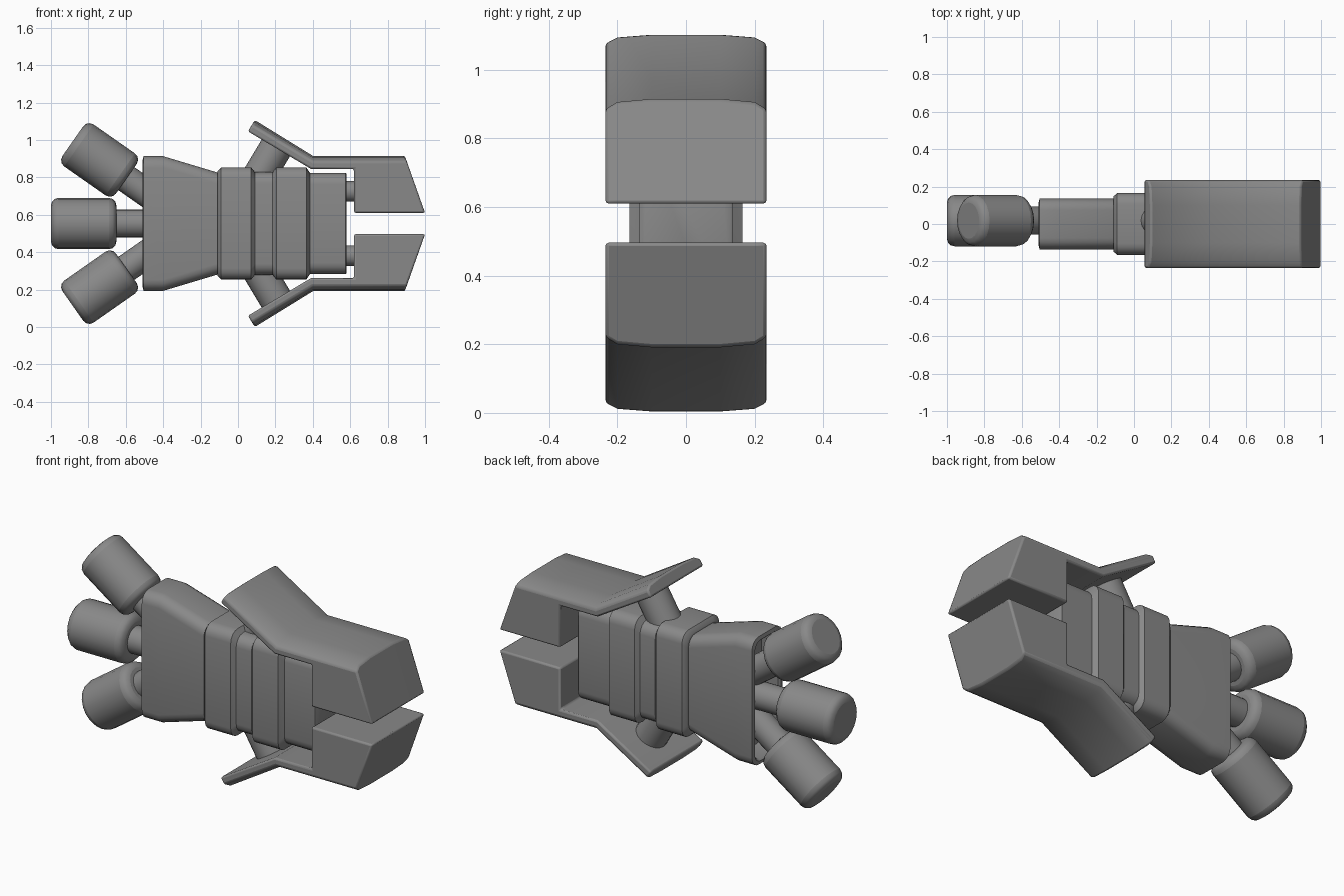
import bpy, bmesh
from math import radians, cos, sin, pi
from mathutils import Vector

cube = bpy.data.objects.get("Cube")
if cube:
    bpy.data.objects.remove(cube, do_unlink=True)

MID = 0.553  # height of the horizontal symmetry plane

grey = bpy.data.materials.new("mid grey")
grey.use_nodes = True
grey.diffuse_color = (0.25, 0.25, 0.25, 1)
grey.node_tree.nodes["Principled BSDF"].inputs["Base Color"].default_value = (0.25, 0.25, 0.25, 1)


def finish(name, bm, bevel=0, segments=2):
    """Turn a bmesh into a shaded, optionally bevelled object."""
    bmesh.ops.recalc_face_normals(bm, faces=bm.faces)
    mesh = bpy.data.meshes.new(name)
    bm.to_mesh(mesh)
    bm.free()
    obj = bpy.data.objects.new(name, mesh)
    bpy.context.collection.objects.link(obj)
    mesh.materials.append(grey)
    bpy.ops.object.select_all(action='DESELECT')
    obj.select_set(True)
    bpy.context.view_layer.objects.active = obj
    if bevel:
        mod = obj.modifiers.new("soft edges", 'BEVEL')
        mod.width, mod.segments = bevel, segments
        mod.limit_method, mod.angle_limit = 'ANGLE', radians(40)
    bpy.ops.object.shade_smooth_by_angle(angle=radians(40))
    return obj


def loft(name, rings, bevel=0):
    """Skin a list of equal point rings and cap both ends."""
    bm = bmesh.new()
    loops = [[bm.verts.new(p) for p in ring] for ring in rings]
    n = len(loops[0])
    for a, b in zip(loops, loops[1:]):
        for i in range(n):
            j = (i + 1) % n
            bm.faces.new((a[i], a[j], b[j], b[i]))
    bm.faces.new(loops[0])
    bm.faces.new(loops[-1])
    return finish(name, bm, bevel)


def rounded_section(x, hy, hz, r=0.06):
    """Rounded rectangle standing across the x axis."""
    points = []
    for k, (sy, sz) in enumerate(((1, 1), (-1, 1), (-1, -1), (1, -1))):
        for step in range(5):
            a = (k + step / 4) * pi / 2
            points.append((x, sy * (hy - r) + r * cos(a), MID + sz * (hz - r) + r * sin(a)))
    return points


def rod(name, start, end, radius, bevel=0, sides=20):
    """Cylinder between two points."""
    start, end = Vector(start), Vector(end)
    axis = end - start
    bm = bmesh.new()
    bmesh.ops.create_cone(bm, cap_ends=True, segments=sides, radius1=radius,
                          radius2=radius, depth=axis.length)
    turn = axis.to_track_quat('Z', 'Y').to_matrix().to_4x4()
    bm.transform(turn)
    bmesh.ops.translate(bm, verts=bm.verts, vec=(start + end) / 2)
    return finish(name, bm, bevel, 3)


# Body: hollow flared rear, two raised bands and a plain nose
loft("body", [rounded_section(*s) for s in (
    (-0.40, 0.10, 0.32, 0.04), (-0.50, 0.105, 0.33, 0.04),
    (-0.51, 0.115, 0.34, 0.05), (-0.505, 0.135, 0.36),
    (-0.40, 0.135, 0.36), (-0.11, 0.135, 0.273),
    (-0.109, 0.148, 0.28), (-0.09, 0.165, 0.30),
    (0.07, 0.165, 0.30), (0.09, 0.145, 0.275),
    (0.185, 0.145, 0.275), (0.205, 0.165, 0.30),
    (0.365, 0.165, 0.30), (0.385, 0.137, 0.27),
    (0.575, 0.137, 0.27), (0.58, 0.131, 0.265))])

# Rear nozzles on stems, one straight and two splayed
AXIS_Y = 0.018
for label, tilt, cx, cz in (("middle", 0, -0.825, 0), ("upper", 35, -0.74, 0.34),
                            ("lower", -35, -0.74, -0.34)):
    out = Vector((-cos(radians(tilt)), 0, sin(radians(tilt))))
    centre = Vector((cx, AXIS_Y, MID + cz))
    rod(label + "_nozzle", centre - out * 0.175, centre + out * 0.175, 0.137, 0.04)
    rod(label + "_stem", centre, centre - out * 0.45, 0.075)

# Clamping jaws with flared arms, struts and pins, mirrored about the middle
# each profile point: x, z, and the direction it drops toward the side edges
PROFILE = ((0.09, 1.106, -0.5, -0.86), (0.40, 0.915, 0, -1),
           (0.892, 0.915, 0.34, -1), (1.0, 0.61, 0, 0),
           (0.62, 0.61, 0, 0), (0.62, 0.845, 0, 0),
           (0.39, 0.845, 0, 0), (0.053, 1.046, 0, 0))
LAYERS = ((-0.235, 0.03), (-0.2, 0.009), (-0.1, 0),
          (0.1, 0), (0.2, 0.009), (0.235, 0.03))
for label, side in (("upper", 1), ("lower", -1)):
    def height(z):
        return MID + side * (z - MID)

    loft(label + "_jaw", [[(x + dx * d, y, height(z + dz * d)) for x, z, dx, dz in PROFILE]
                          for y, d in LAYERS], 0.01)
    rod(label + "_strut", (0.21, AXIS_Y, height(0.97)), (0.03, AXIS_Y, height(0.67)), 0.088)
    rod(label + "_jaw_pin", (0.55, 0, height(0.725)), (0.65, 0, height(0.725)), 0.055)
